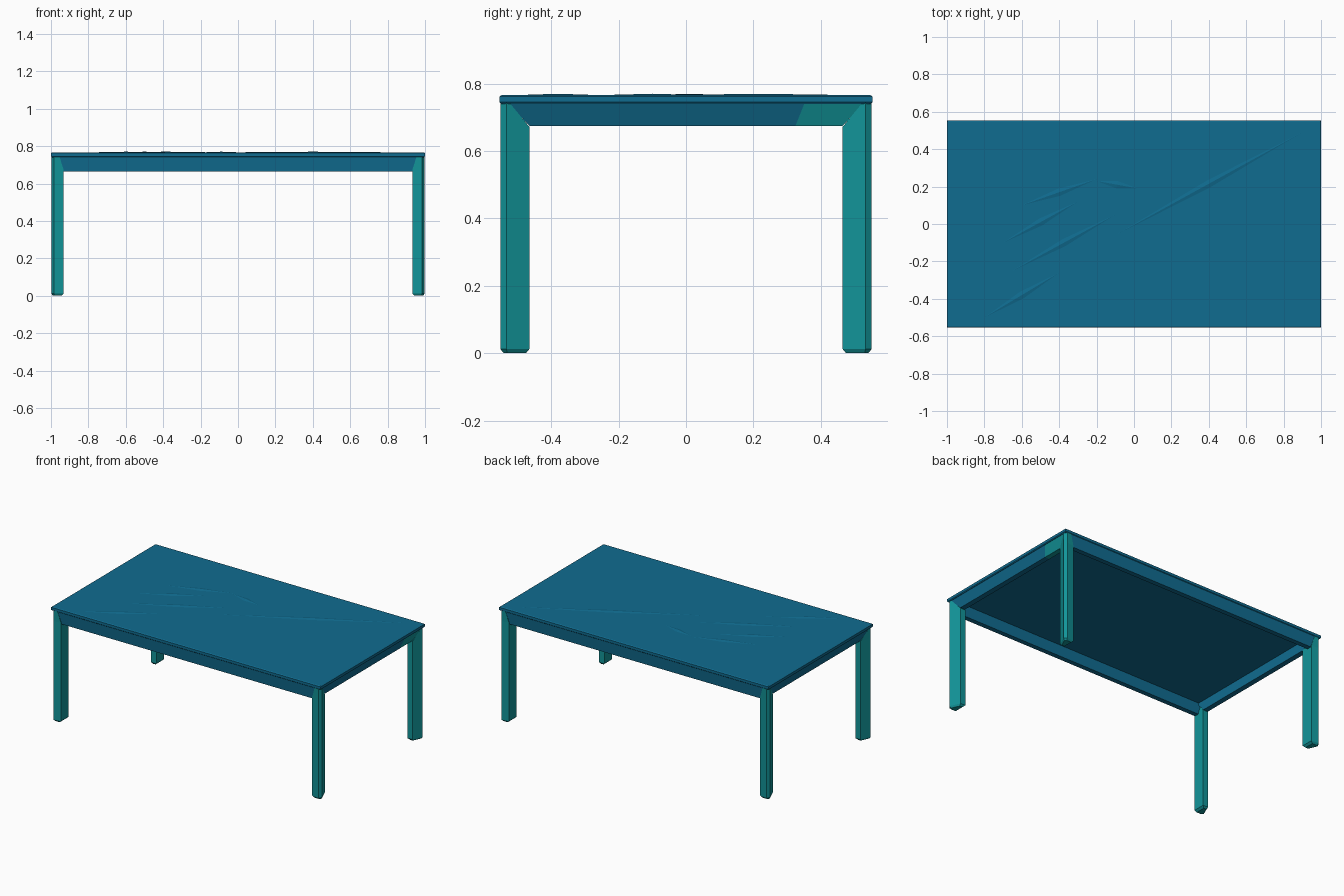
import bpy, bmesh
from mathutils import Vector

cube = bpy.data.objects.get("Cube")
if cube:
    bpy.data.objects.remove(cube, do_unlink=True)


def material(name, color):
    mat = bpy.data.materials.new(name)
    mat.use_nodes = True
    mat.diffuse_color = color
    mat.node_tree.nodes["Principled BSDF"].inputs["Base Color"].default_value = color
    return mat


blue = material("deep blue", (0.005, 0.15, 0.28, 1))
teal = material("teal", (0.006, 0.3, 0.32, 1))


def finish(name, bm, *mats):
    bmesh.ops.recalc_face_normals(bm, faces=bm.faces[:])
    mesh = bpy.data.meshes.new(name)
    bm.to_mesh(mesh)
    bm.free()
    for mat in mats:
        mesh.materials.append(mat)
    obj = bpy.data.objects.new(name, mesh)
    bpy.context.collection.objects.link(obj)
    return obj


def loft(sections):
    """Join rings of equal point count into a closed solid."""
    bm = bmesh.new()
    rings = [[bm.verts.new(p) for p in ring] for ring in sections]
    n = len(rings[0])
    for a, b in zip(rings, rings[1:]):
        for i in range(n):
            j = (i + 1) % n
            bm.faces.new((a[i], a[j], b[j], b[i]))
    bm.faces.new(rings[0][::-1])
    bm.faces.new(rings[-1])
    return bm


# Tapered legs with a bevelled outer corner and mitred top
FOOT = [(0.945, 0.54), (0.98, 0.54), (0.99, 0.53), (0.965, 0.475), (0.945, 0.475)]
LEG = [(0.932, 0.545), (0.985, 0.551), (0.998, 0.533), (0.97, 0.465), (0.932, 0.465)]
MITRE = [(0.955, 0.551), (0.985, 0.551), (0.998, 0.533), (0.995, 0.525), (0.955, 0.525)]
for sx, side in ((1, "left"), (-1, "right")):
    for sy, end in ((-1, "front"), (1, "back")):
        levels = ((0, FOOT), (0.012, LEG), (0.672, LEG), (0.745, MITRE))
        bm = loft([[(sx * x, sy * y, z) for x, y in ring] for z, ring in levels])
        finish(f"{end}_{side}_leg", bm, teal)

# End rails, leaning inward at the bottom
for s, side in ((1, "left"), (-1, "right")):
    rings = []
    for e in (-1, 1):
        rings.append([(s * 0.995, e * 0.53, 0.745), (s * 0.97, e * 0.465, 0.675),
                      (s * 0.935, e * 0.465, 0.675), (s * 0.935, e * 0.53, 0.745)])
    bm = loft(rings)
    if s > 0:
        # Teal patch beside the back leg
        bmesh.ops.bisect_plane(bm, geom=bm.verts[:] + bm.edges[:] + bm.faces[:],
                               plane_co=(0, 0.325, 0.675), plane_no=(0, 1, -0.4))
        for f in bm.faces:
            c = f.calc_center_median()
            if c.y > 0.35 and c.x > 0.95:
                f.material_index = 1
    finish(f"{side}_end_rail", bm, blue, teal)

# Long rails
for s, side in ((-1, "front"), (1, "back")):
    rings = []
    for e in (-1, 1):
        rings.append([(e * 0.955, s * 0.55, 0.745), (e * 0.932, s * 0.542, 0.663),
                      (e * 0.932, s * 0.51, 0.663), (e * 0.955, s * 0.51, 0.745)])
    finish(f"{side}_long_rail", loft(rings), blue)

# Table top with a fine bevelled rim
outline = ((0.74, 0.996, 0.548), (0.745, 1.0, 0.553), (0.762, 1.0, 0.553), (0.766, 0.994, 0.547))
bm = loft([[(x, y, z), (-x, y, z), (-x, -y, z), (x, -y, z)] for z, x, y in outline])
finish("table_top", bm, blue)

# Shallow diagonal creases on the top
creases = [((-0.1, -0.06), (0.9, 0.49)), ((-0.8, -0.5), (-0.4, -0.26)),
           ((-0.7, -0.1), (-0.3, 0.12)), ((-0.6, 0.1), (-0.2, 0.24)),
           ((-0.65, -0.25), (-0.1, 0.05)), ((-0.2, 0.23), (0.02, 0.19))]
bm = bmesh.new()
for a, b in creases:
    start, stop = Vector((*a, 0.766)), Vector((*b, 0.766))
    middle = (start + stop) / 2
    across = (stop - start).cross(Vector((0, 0, 1))).normalized() * 0.02
    peak = bm.verts.new(middle + Vector((0, 0, 0.004)))
    rim = [bm.verts.new(p) for p in (start, middle + across, stop, middle - across)]
    for i in range(4):
        bm.faces.new((rim[i], rim[(i + 1) % 4], peak))
    bm.faces.new(rim[::-1])
finish("top_creases", bm, blue)
